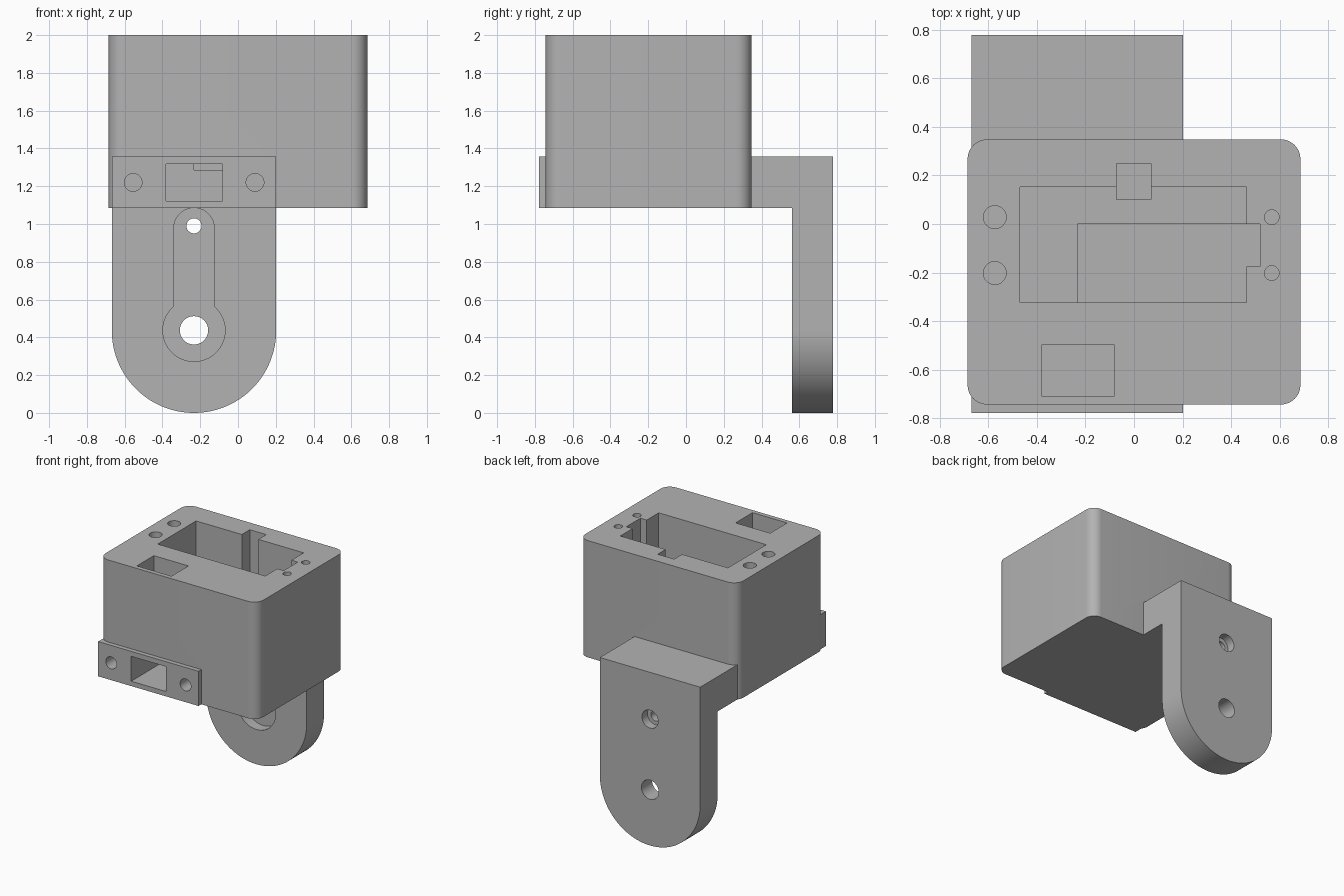
import bpy, bmesh, math
from mathutils import Matrix, Vector

cube = bpy.data.objects.get("Cube")
if cube:
    bpy.data.objects.remove(cube, do_unlink=True)

grey = bpy.data.materials.new("plain grey")
grey.use_nodes = True
grey.diffuse_color = (0.45, 0.45, 0.45, 1)
grey.node_tree.nodes["Principled BSDF"].inputs["Base Color"].default_value = (0.45, 0.45, 0.45, 1)


def make_object(name, bm):
    bmesh.ops.recalc_face_normals(bm, faces=bm.faces)
    mesh = bpy.data.meshes.new(name)
    bm.to_mesh(mesh)
    bm.free()
    mesh.materials.append(grey)
    obj = bpy.data.objects.new(name, mesh)
    bpy.context.collection.objects.link(obj)
    return obj


def box(name, x, y, z, corner=0):
    bm = bmesh.new()
    bmesh.ops.create_cube(bm, size=1)
    for v in bm.verts:
        v.co = Vector([a + (b - a) * (c + 0.5) for (a, b), c in zip((x, y, z), v.co)])
    if corner:
        upright = [e for e in bm.edges if abs(e.verts[0].co.z - e.verts[1].co.z) > 0.1]
        bmesh.ops.bevel(bm, geom=upright, offset=corner, segments=10, profile=0.5, affect='EDGES')
    return make_object(name, bm)


def prism_y(name, outline, y0, y1):
    """Extrude an x-z outline along y."""
    bm = bmesh.new()
    face = bm.faces.new([bm.verts.new((x, y0, z)) for x, z in outline])
    moved = bmesh.ops.extrude_face_region(bm, geom=[face])["geom"]
    bmesh.ops.translate(bm, vec=(0, y1 - y0, 0), verts=[g for g in moved if isinstance(g, bmesh.types.BMVert)])
    return make_object(name, bm)


def arc(cx, cz, r, start, end, n=40):
    angles = [math.radians(start + (end - start) * i / n) for i in range(n + 1)]
    return [(cx + r * math.cos(a), cz + r * math.sin(a)) for a in angles]


def hole_y(x, z, r, y0, y1):
    return prism_y("hole_cutter", arc(x, z, r, 0, 360)[:-1], y0, y1)


def hole_z(x, y, r, z0, z1):
    bm = bmesh.new()
    bmesh.ops.create_cone(bm, cap_ends=True, segments=40, radius1=r, radius2=r, depth=z1 - z0,
                          matrix=Matrix.Translation((x, y, (z0 + z1) / 2)))
    return make_object("hole_cutter", bm)


def combine(target, tool, operation):
    mod = target.modifiers.new(operation.lower(), 'BOOLEAN')
    mod.operation, mod.solver, mod.object = operation, 'EXACT', tool
    bpy.context.view_layer.objects.active = target
    bpy.ops.object.modifier_apply(modifier=mod.name)
    bpy.data.objects.remove(tool, do_unlink=True)


BASE, TOP, LEDGE = 1.085, 2.0, 1.357
LEFT, RIGHT, MID = -0.668, 0.202, -0.233
OVER = TOP + 0.1

# Housing block with the front plate and the rear arm
housing = box("servo_housing", (-0.685, 0.685), (-0.743, 0.348), (BASE, TOP), 0.08)
combine(housing, box("front_plate", (LEFT, RIGHT), (-0.778, -0.62), (BASE, LEDGE)), 'UNION')
combine(housing, box("arm_bridge", (LEFT, RIGHT), (0.26, 0.65), (BASE, LEDGE)), 'UNION')
leg = [(RIGHT, LEDGE), (LEFT, LEDGE)] + arc(MID, 0.435, 0.435, 180, 360, 64)
combine(housing, prism_y("arm_leg", leg, 0.562, 0.778), 'UNION')

# Motor cavity, its deeper part and the wire notch
cuts = [
    box("cavity", (-0.47, 0.463), (-0.323, 0.152), (1.36, OVER)),
    box("deep_pocket", (MID, 0.463), (-0.3235, 0.0), (1.285, OVER)),
    box("side_notch", (0.4, 0.518), (-0.175, 0.0), (1.285, OVER)),
    box("wire_notch", (-0.073, 0.07), (0.1, 0.25), (1.285, OVER)),
]
# Front window, and the shaft that meets it from the top
cuts += [
    box("front_window", (-0.381, -0.081), (-0.9, -0.323), (1.123, 1.318)),
    box("top_shaft", (-0.381, -0.081), (-0.708, -0.498), (1.2, OVER)),
]
# Screw holes in the top and the front plate
for y in (0.028, -0.202):
    cuts.append(hole_z(-0.573, y, 0.047, 1.6, OVER))
    cuts.append(hole_z(0.567, y, 0.03, 1.6, OVER))
for x in (-0.555, 0.09):
    cuts.append(hole_y(x, 1.22, 0.047, -0.9, -0.4))

# Keyhole recess and pivot holes in the leg
keyhole = arc(MID, 0.437, 0.165, 130, 410) + arc(MID, 0.978, 0.107, 0, 180)
cuts += [
    prism_y("horn_recess", keyhole, 0.5, 0.645),
    hole_y(MID, 0.437, 0.075, 0.5, 0.9),
    hole_y(MID, 0.99, 0.04, 0.5, 0.9),
    hole_y(MID, 0.99, 0.07, 0.71, 0.9),
]
for cutter in cuts:
    combine(housing, cutter, 'DIFFERENCE')

bpy.ops.object.select_all(action='DESELECT')
housing.select_set(True)
bpy.context.view_layer.objects.active = housing
bpy.ops.object.shade_smooth_by_angle(angle=math.radians(30))
